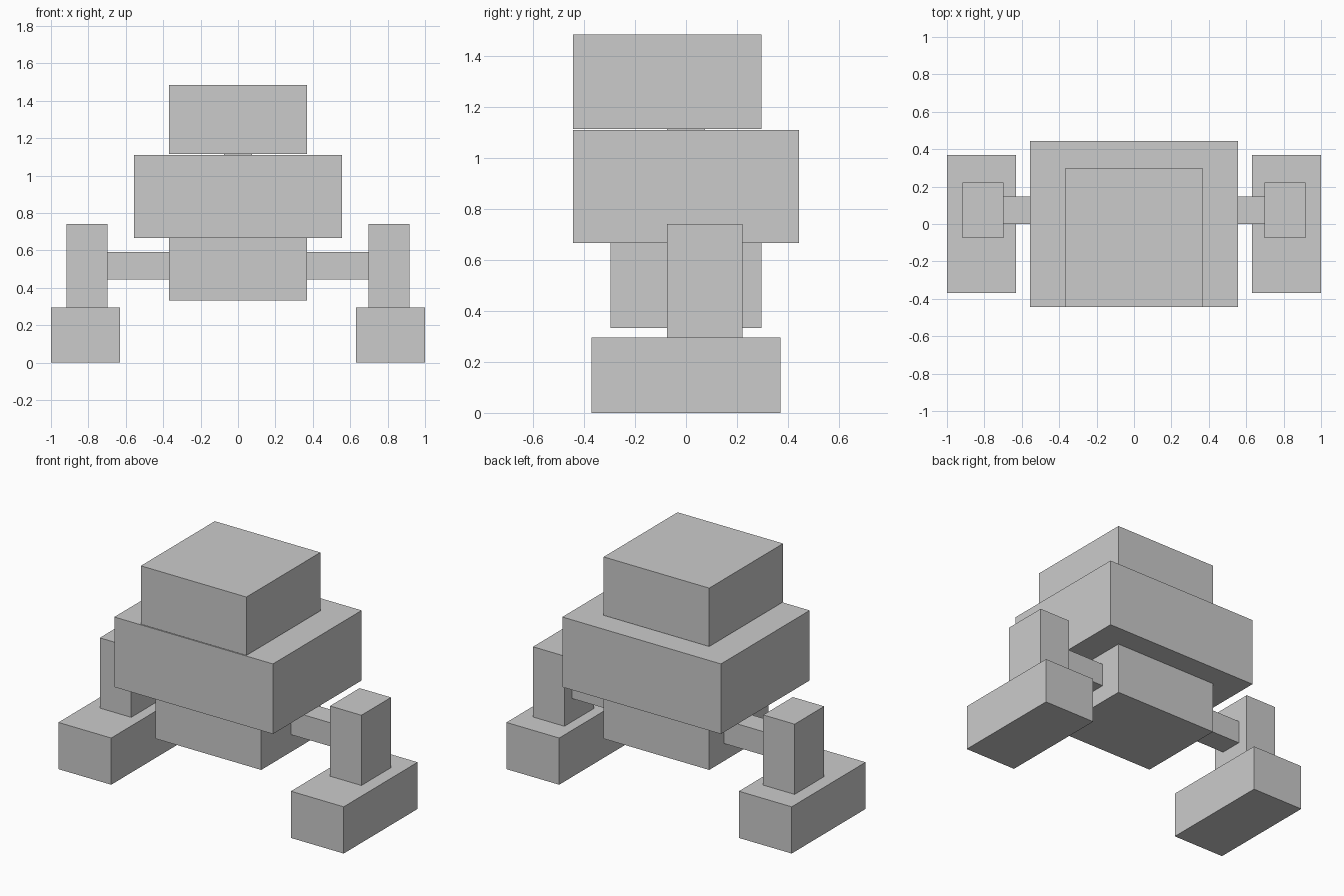
import bpy
import bmesh
from mathutils import Vector

if "Cube" in bpy.data.objects:
    bpy.data.objects.remove(bpy.data.objects["Cube"])


def box(name, lo, hi):
    """Axis-aligned box between two corners."""
    lo, hi = Vector(lo), Vector(hi)
    bm = bmesh.new()
    bmesh.ops.create_cube(bm, size=1)
    bmesh.ops.scale(bm, vec=hi - lo, verts=bm.verts)
    mesh = bpy.data.meshes.new(name)
    bm.to_mesh(mesh)
    bm.free()
    obj = bpy.data.objects.new(name, mesh)
    obj.location = (lo + hi) / 2
    bpy.context.collection.objects.link(obj)
    return obj


# Central body, stacked upwards
box("pelvis", (-0.37, -0.296, 0.333), (0.37, 0.296, 0.667))
box("torso", (-0.556, -0.444, 0.667), (0.556, 0.444, 1.111))
box("neck", (-0.074, -0.074, 1.111), (0.074, 0.074, 1.115))
box("head", (-0.37, -0.444, 1.115), (0.37, 0.296, 1.485))

# Legs, mirrored left and right
limbs = {
    "hip_bar": ((0.37, 0.0, 0.444), (0.697, 0.148, 0.593)),
    "leg": ((0.697, -0.074, 0.296), (0.917, 0.222, 0.741)),
    "foot": ((0.63, -0.37, 0.0), (1.0, 0.37, 0.296)),
}
for name, (lo, hi) in limbs.items():
    box(name + "_right", lo, hi)
    box(name + "_left", (-hi[0], *lo[1:]), (-lo[0], *hi[1:]))
